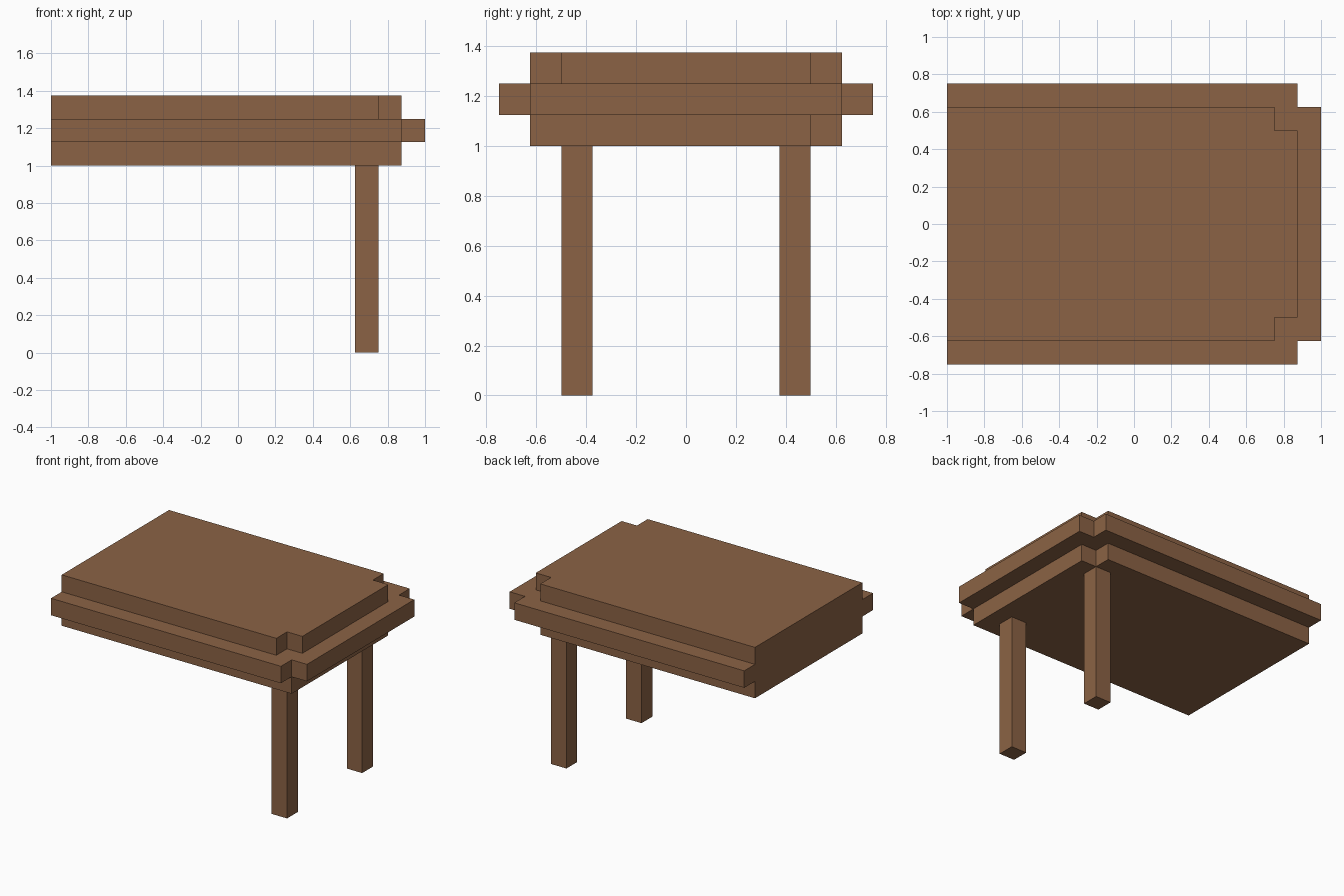
import bpy, bmesh

if "Cube" in bpy.data.objects:
    bpy.data.objects.remove(bpy.data.objects["Cube"])

wood = bpy.data.materials.new("brown wood")
wood.diffuse_color = (0.26, 0.124, 0.059, 1)
wood.use_nodes = True
wood.node_tree.nodes["Principled BSDF"].inputs["Base Color"].default_value = wood.diffuse_color


def prism(name, outline, z0, z1):
    """Extrude a counter-clockwise xy outline from z0 to z1."""
    bm = bmesh.new()
    base = bm.faces.new([bm.verts.new((x, y, z0)) for x, y in outline])
    top = bmesh.ops.extrude_face_region(bm, geom=[base], use_keep_orig=True)["geom"]
    verts = [v for v in top if isinstance(v, bmesh.types.BMVert)]
    bmesh.ops.translate(bm, verts=verts, vec=(0, 0, z1 - z0))
    bmesh.ops.recalc_face_normals(bm, faces=bm.faces)
    mesh = bpy.data.meshes.new(name)
    bm.to_mesh(mesh)
    bm.free()
    mesh.materials.append(wood)
    obj = bpy.data.objects.new(name, mesh)
    bpy.context.collection.objects.link(obj)


def slab_outline(x1, y1, notch_front=True):
    """Slab flush at the left end, with square notches in the right corners."""
    n = 0.125
    pts = [(-1, -y1)]
    if notch_front:
        pts += [(x1 - n, -y1), (x1 - n, -y1 + n), (x1, -y1 + n)]
    else:
        pts += [(x1, -y1)]
    return pts + [(x1, y1 - n), (x1 - n, y1 - n), (x1 - n, y1), (-1, y1)]


# Layered table top; the lower slab keeps its front corner square
prism("lower_slab", slab_outline(0.875, 0.625, False), 1.0, 1.125)
prism("middle_slab", slab_outline(1.0, 0.75), 1.125, 1.25)
prism("upper_slab", slab_outline(0.875, 0.625), 1.25, 1.375)

# Two legs at the right end
for name, y in (("front_leg", -0.5), ("back_leg", 0.375)):
    prism(name, [(0.625, y), (0.75, y), (0.75, y + 0.125), (0.625, y + 0.125)], 0, 1.0)
